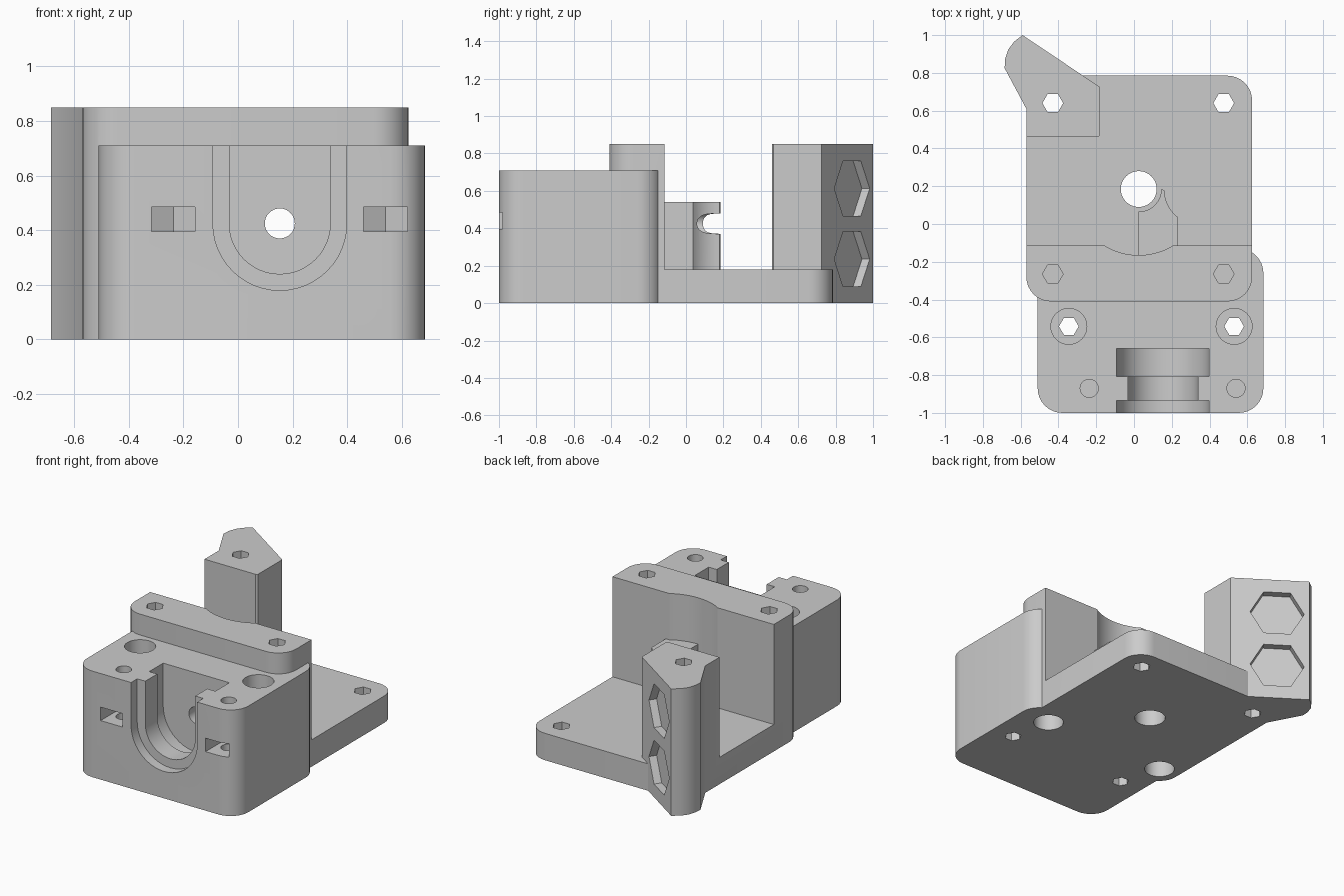
import bpy, bmesh, math
from mathutils import Matrix, Vector

cube = bpy.data.objects.get("Cube")
if cube:
    bpy.data.objects.remove(cube, do_unlink=True)

plastic = bpy.data.materials.new("grey plastic")
plastic.use_nodes = True
GREY = (0.6, 0.6, 0.6, 1)
plastic.diffuse_color = GREY
plastic.node_tree.nodes["Principled BSDF"].inputs["Base Color"].default_value = GREY

UP = Matrix.Identity(4)
# Outline drawn in x/z, extruded towards +y
ALONG_Y = Matrix(((1, 0, 0, 0), (0, 0, 1, 0), (0, 1, 0, 0), (0, 0, 0, 1)))


def arc(cx, cy, r, start, end, steps):
    angles = [math.radians(start + (end - start) * i / steps) for i in range(steps + 1)]
    return [(cx + r * math.cos(a), cy + r * math.sin(a)) for a in angles]


def ring(cx, cy, r, sides=40):
    return arc(cx, cy, r, 0, 360, sides)[:-1]


def rect(x0, x1, y0, y1, radii):
    """Rectangle with corner radii: front left, front right, back right, back left."""
    corners = [(x0, y0, 1, 1), (x1, y0, -1, 1), (x1, y1, -1, -1), (x0, y1, 1, -1)]
    points = []
    for i, ((x, y, sx, sy), r) in enumerate(zip(corners, radii)):
        start = 180 + 90 * i
        points += arc(x + sx * r, y + sy * r, r, start, start + 90, 8) if r else [(x, y)]
    return points


def prism(name, outline, low, high, frame=UP):
    bm = bmesh.new()
    bottom = [bm.verts.new((u, v, low)) for u, v in outline]
    top = [bm.verts.new((u, v, high)) for u, v in outline]
    bm.faces.new(bottom[::-1])
    bm.faces.new(top)
    for i in range(len(outline)):
        bm.faces.new((bottom[i - 1], bottom[i], top[i], top[i - 1]))
    bm.transform(frame)
    bmesh.ops.recalc_face_normals(bm, faces=bm.faces[:])
    mesh = bpy.data.meshes.new(name)
    bm.to_mesh(mesh)
    bm.free()
    mesh.materials.append(plastic)
    obj = bpy.data.objects.new(name, mesh)
    bpy.context.scene.collection.objects.link(obj)
    return obj


def extents(*meshes):
    points = [v.co for m in meshes for v in m.vertices]
    return [f(p[i] for p in points) for i in range(3) for f in (min, max)]


def sound(result, target, before):
    """The solid changed and still spans the space it should."""
    return (len(result.vertices) not in (0, before)
            and all(abs(a - b) < 0.001 for a, b in zip(extents(result), target)))


def combine(tool, operation):
    """Apply a boolean to the body, taking the first solver with a sound result."""
    joined = operation == 'UNION'
    target = extents(body.data, tool.data) if joined else extents(body.data)
    before = len(body.data.vertices)
    mod = body.modifiers.new(tool.name, 'BOOLEAN')
    mod.operation = operation
    mod.object = tool
    for solver in ('MANIFOLD', 'EXACT', 'FLOAT'):
        mod.solver = solver
        graph = bpy.context.evaluated_depsgraph_get()
        result = bpy.data.meshes.new_from_object(body.evaluated_get(graph))
        if sound(result, target, before):
            body.data = result
            break
    body.modifiers.remove(mod)
    bpy.data.objects.remove(tool, do_unlink=True)


def cut(outline, low, high, frame=UP):
    combine(prism("cutter", outline, low, high, frame), 'DIFFERENCE')


def add(name, outline, low, high):
    combine(prism(name, outline, low, high), 'UNION')


# Motor plate, upright wall and front block
R = 0.13
PLATE = 0.18
body = prism("mount_body", rect(-0.57, 0.625, -0.41, 0.785, (R, R, R, 0)), 0, PLATE)
add("wall", rect(-0.57, 0.625, -0.41, -0.115, (R, R, 0, 0)), 0, 0.85)
add("front_block", rect(-0.51, 0.685, -1, -0.13, (R, R, R, 0)), 0, 0.71)

# Angled corner tower
tower = [(-0.57, 0.46), (-0.18, 0.46), (-0.18, 0.725), (-0.59, 1.0), (-0.635, 0.965),
         (-0.665, 0.925), (-0.682, 0.875), (-0.685, 0.825), (-0.57, 0.61)]
add("tower", tower, 0, 0.85)

# Round motor clearance and shaft hole
MX, MY = 0.025, 0.185
cut(ring(MX, MY, 0.35, 64), PLATE, 1)
cut(ring(MX, MY, 0.095), -0.1, 0.3)

# Guide pillar with two hollow flanks
pillar = ([(0.23, -0.2), (0.23, 0.038)] + arc(0.35, MY, 0.19, 231, 182, 8)
          + arc(MX, MY, 0.12, 0, -90, 10) + [(MX, -0.2)])
add("pillar", pillar, 0.1, 0.54)

# Stepped U-shaped socket and the bore running back from it
CX, CZ = 0.153, 0.425


def socket(r):
    return arc(CX, CZ, r, 180, 360, 24) + [(CX + r, 0.9), (CX - r, 0.9)]


cut(socket(0.185), -1.1, -0.7, ALONG_Y)
cut(socket(0.245), -1.1, -0.935, ALONG_Y)
cut(socket(0.245), -0.808, -0.66, ALONG_Y)
cut(ring(CX, CZ, 0.055, 32), -0.7, 0.3, ALONG_Y)

# Hexagonal bolt holes with round counterbores
for x in (-0.43, 0.475):
    cut(ring(x, 0.64, 0.055, 6), -0.1, 1)
    cut(ring(x, -0.265, 0.055, 6), 0.69, 1)
    cut(ring(x, -0.265, 0.093), -0.1, 0.67)
for x in (-0.345, 0.53):
    cut(ring(x, -0.542, 0.052, 6), -0.1, 0.5)
    cut(ring(x, -0.542, 0.095), PLATE, 1)

# Clamp screw holes and nut slots
for x in (-0.237, 0.54):
    cut(ring(x, -0.87, 0.048, 24), 0.2, 1)
    slot = [(x - 0.08, -1.1), (x + 0.08, -1.1), (x + 0.08, -0.824),
            (x, -0.778), (x - 0.08, -0.824)]
    cut(slot, 0.395, 0.485)

# Hexagonal pockets on the tower's slanted face
along = Vector((-0.41, 0.275, 0)).normalized()
up = Vector((0, 0, 1))
normal = along.cross(up)
for z in (0.235, 0.613):
    frame = Matrix((along, up, normal)).transposed().to_4x4()
    frame.translation = (-0.422, 0.8875, z)
    cut(ring(0, 0, 0.17, 6), -0.05, 0.1, frame)

# Smooth rounds, crisp edges
body.data.shade_smooth()
body.data.set_sharp_from_angle(angle=math.radians(30))
